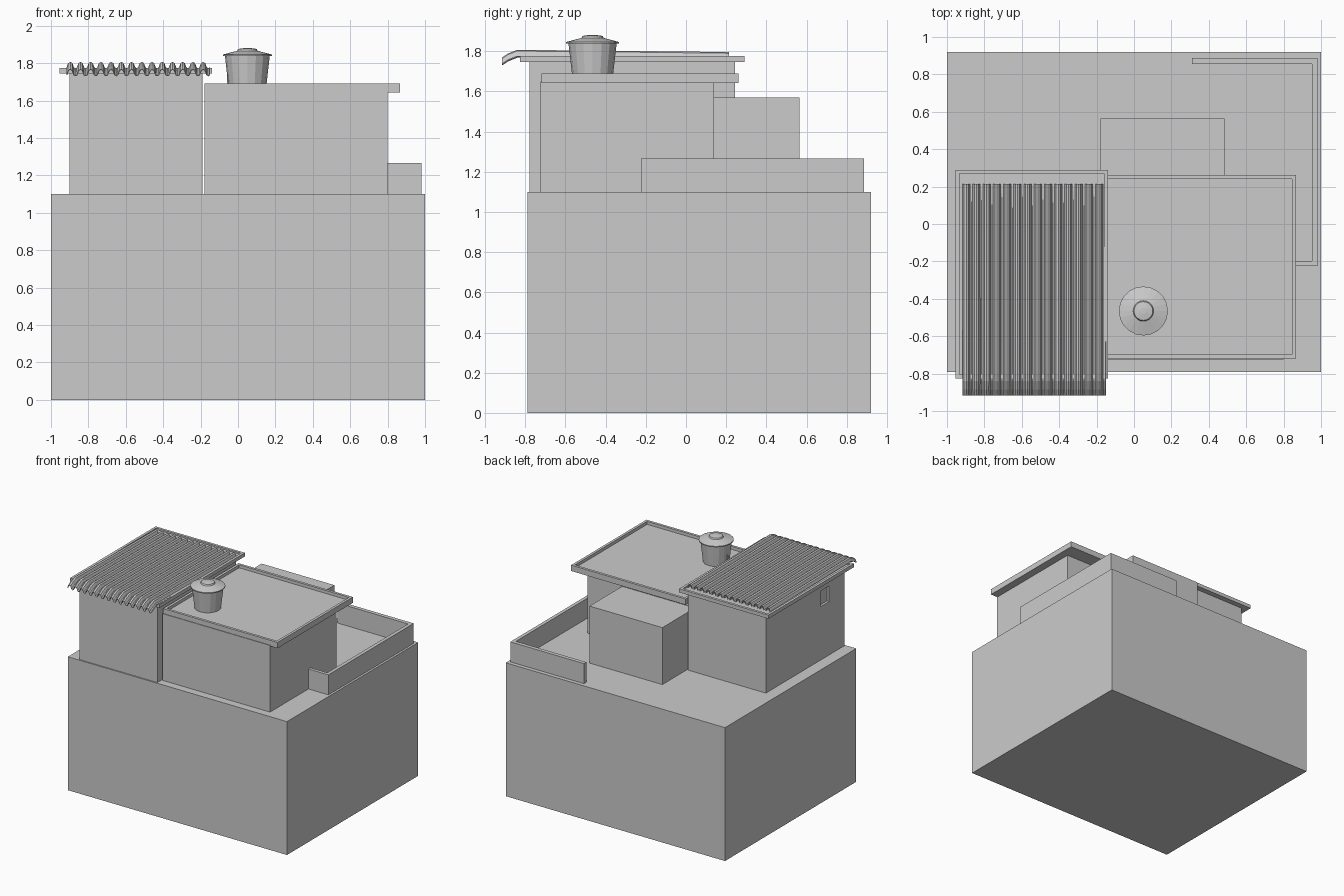
import bpy, bmesh, math

if "Cube" in bpy.data.objects:
    bpy.data.objects.remove(bpy.data.objects["Cube"])


def finish(bm, name):
    bmesh.ops.recalc_face_normals(bm, faces=bm.faces)
    me = bpy.data.meshes.new(name)
    bm.to_mesh(me)
    bm.free()
    ob = bpy.data.objects.new(name, me)
    bpy.context.collection.objects.link(ob)
    return ob


def box(name, x0, x1, y0, y1, z0, z1):
    bm = bmesh.new()
    bmesh.ops.create_cube(bm, size=1)
    for v in bm.verts:
        v.co = (x1 if v.co.x > 0 else x0, y1 if v.co.y > 0 else y0, z1 if v.co.z > 0 else z0)
    return finish(bm, name)


def tray(name, x0, x1, y0, y1, z0, z1, rim, depth):
    """Flat roof with a raised rim: the top face is inset and sunk."""
    ob = box(name, x0, x1, y0, y1, z0, z1)
    bm = bmesh.new()
    bm.from_mesh(ob.data)
    bm.faces.ensure_lookup_table()
    top = max(bm.faces, key=lambda f: f.calc_center_median().z)
    bmesh.ops.inset_region(bm, faces=[top], thickness=rim)
    ext = bmesh.ops.extrude_discrete_faces(bm, faces=[top])["faces"][0]
    for v in ext.verts:
        v.co.z -= depth
    bm.to_mesh(ob.data)
    bm.free()
    return ob


def lathe(name, profile, sides, loc):
    bm = bmesh.new()
    rings = []
    for r, z in profile:
        rings.append([bm.verts.new((loc[0] + r * math.cos(2 * math.pi * i / sides),
                                    loc[1] + r * math.sin(2 * math.pi * i / sides),
                                    z)) for i in range(sides)])
    for a, b in zip(rings, rings[1:]):
        for i in range(sides):
            j = (i + 1) % sides
            bm.faces.new((a[i], a[j], b[j], b[i]))
    bm.faces.new(rings[0])
    bm.faces.new(rings[-1])
    return finish(bm, name)


# Ground storey and rooms on its roof
box("ground_storey", -1, 1, -0.79, 0.92, 0, 1.1)
left = box("left_room", -0.9, -0.19, -0.78, 0.245, 1.1, 1.75)
box("middle_room", -0.18, 0.8, -0.725, 0.14, 1.1, 1.65)
box("back_room", -0.18, 0.485, 0.14, 0.565, 1.1, 1.57)

# Small recessed window in the outer wall of the left room
cutter = box("window_cutter", -0.95, -0.88, -0.58, -0.47, 1.54, 1.67)
cutter.hide_render = True
cutter.hide_set(True)
mod = left.modifiers.new("window", "BOOLEAN")
mod.object = cutter
mod.operation = "DIFFERENCE"
mod.solver = "EXACT"

# Rimmed roofs
tray("left_roof_slab", -0.955, -0.14, -0.825, 0.29, 1.745, 1.775, 0.03, 0.012)
tray("middle_roof_slab", -0.18, 0.865, -0.72, 0.262, 1.642, 1.69, 0.03, 0.025)

# Corrugated sheet with a drooping front edge
path = [(-0.915, 1.749), (-0.885, 1.769), (-0.84, 1.787), (-0.3, 1.782), (0.215, 1.776)]
waves, amp = 14, 0.017
levels = [-0.7, 0.7, 1.0, 0.7, -0.7, -1.0]
bm = bmesh.new()
rows = []
n = waves * len(levels)
for y, z in path:
    rows.append([bm.verts.new((-0.915 + 0.765 * i / n, y, z + amp * levels[i % len(levels)]))
                 for i in range(n + 1)])
for a, b in zip(rows, rows[1:]):
    for i in range(n):
        bm.faces.new((a[i], a[i + 1], b[i + 1], b[i]))
sheet = finish(bm, "corrugated_sheet")
sol = sheet.modifiers.new("thickness", "SOLIDIFY")
sol.thickness = 0.005
sol.offset = 0

# Water tank: tapered body, conical lid with knob, and outlet pipe
tank = (0.05, -0.465)
lathe("tank_body", [(0.1, 1.665), (0.12, 1.84)], 16, tank)
lathe("tank_lid", [(0.131, 1.838), (0.131, 1.846), (0.055, 1.866), (0.05, 1.876), (0.015, 1.881)], 20, tank)
box("tank_pipe", -0.058, -0.042, -0.475, -0.455, 1.665, 1.765)
box("tank_pipe_elbow", -0.058, -0.02, -0.475, -0.455, 1.75, 1.768)

# Parapet around the terrace
box("parapet_right", 0.953, 0.982, -0.22, 0.885, 1.1, 1.265)
box("parapet_back", 0.31, 0.982, 0.855, 0.887, 1.1, 1.265)
box("parapet_front", 0.8, 0.982, -0.225, -0.198, 1.1, 1.265)
